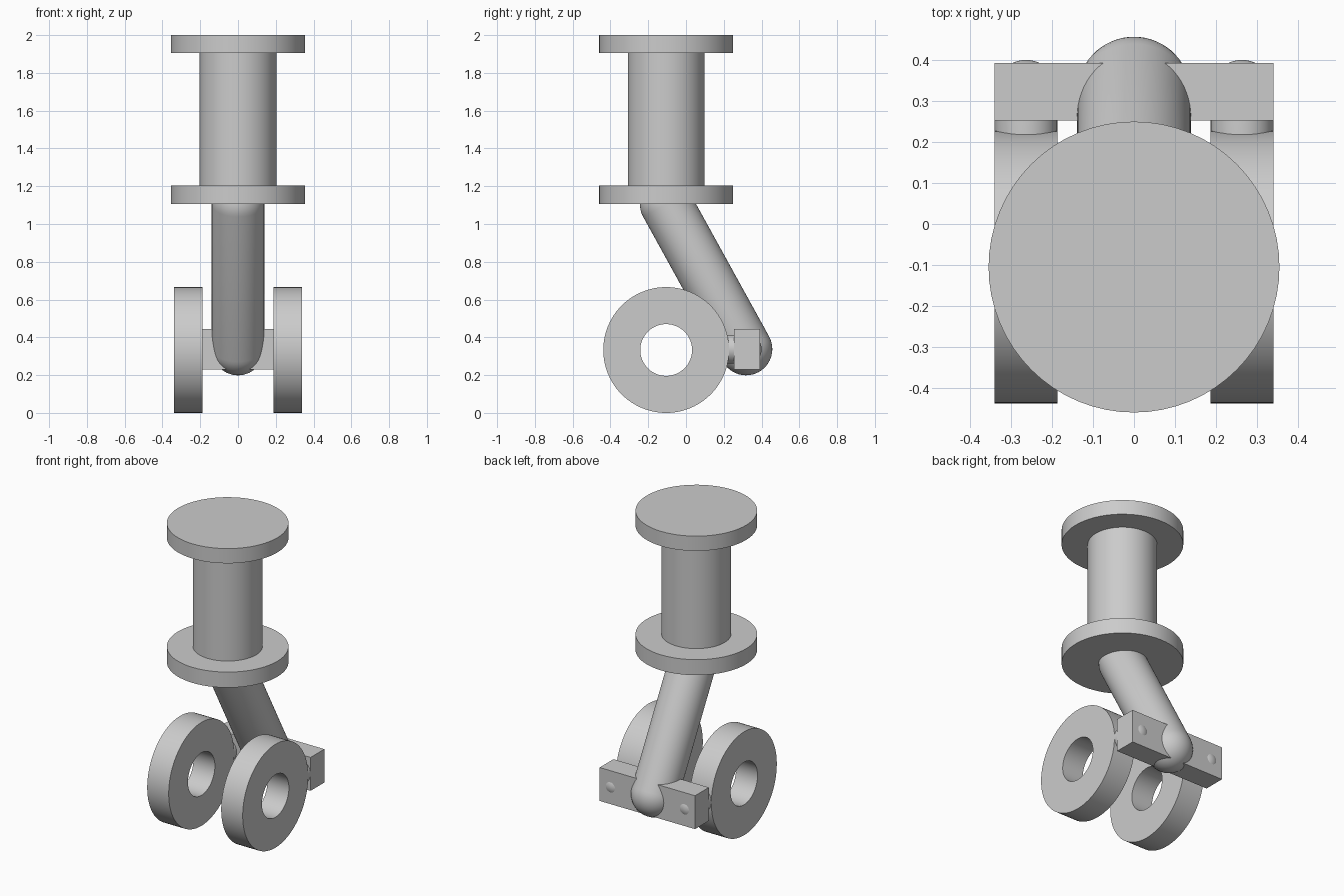
import bpy
import bmesh
from math import pi, sin, cos, radians
from mathutils import Vector

if "Cube" in bpy.data.objects:
    bpy.data.objects.remove(bpy.data.objects["Cube"], do_unlink=True)

# Single plain grey finish
grey = bpy.data.materials.new("plain_grey")
grey.use_nodes = True
grey.diffuse_color = (0.6, 0.6, 0.6, 1)
grey.node_tree.nodes["Principled BSDF"].inputs["Base Color"].default_value = (0.6, 0.6, 0.6, 1)


def finish(bm, name, location, axis=(0, 0, 1)):
    """Turn a bmesh into a smooth-by-angle object whose local z follows axis."""
    bmesh.ops.recalc_face_normals(bm, faces=bm.faces)
    mesh = bpy.data.meshes.new(name)
    bm.to_mesh(mesh)
    bm.free()
    mesh.materials.append(grey)
    obj = bpy.data.objects.new(name, mesh)
    bpy.context.collection.objects.link(obj)
    obj.location = location
    obj.rotation_euler = Vector(axis).to_track_quat('Z', 'Y').to_euler()
    bpy.ops.object.select_all(action='DESELECT')
    obj.select_set(True)
    bpy.context.view_layer.objects.active = obj
    bpy.ops.object.shade_smooth_by_angle(angle=radians(30))
    return obj


def lathe(name, profile, location, axis=(0, 0, 1), closed=False, steps=64):
    """Revolve (radius, height) points around the given axis."""
    bm = bmesh.new()
    verts = [bm.verts.new((r, 0, h)) for r, h in profile]
    edges = [bm.edges.new(pair) for pair in zip(verts, verts[1:])]
    if closed:
        edges.append(bm.edges.new((verts[-1], verts[0])))
    bmesh.ops.spin(bm, geom=verts + edges, cent=(0, 0, 0), axis=(0, 0, 1),
                   angle=2 * pi, steps=steps)
    bmesh.ops.remove_doubles(bm, verts=bm.verts, dist=1e-5)
    return finish(bm, name, location, axis)


def cylinder(name, radius, bottom, top, y):
    return lathe(name, [(0, bottom), (radius, bottom), (radius, top), (0, top)], (0, y, 0))


def capsule(name, radius, start, end, arc=12):
    """Round-ended rod between two sphere centres."""
    start, end = Vector(start), Vector(end)
    length = (end - start).length
    angles = [pi / 2 * i / arc for i in range(arc + 1)]
    profile = [(radius * sin(a), -radius * cos(a)) for a in angles]
    profile += [(radius * cos(a), length + radius * sin(a)) for a in angles]
    return lathe(name, profile, start, end - start)


POST_Y = -0.105
HUB_Z = 0.333

# Upright post between two round flanges
cylinder("lower_flange", 0.355, 1.105, 1.205, POST_Y)
cylinder("upper_flange", 0.355, 1.905, 2.0, POST_Y)
cylinder("post", 0.203, 1.205, 1.905, POST_Y)

# Slanted leg with rounded ends
capsule("slanted_leg", 0.139, (0, 0.318, 0.338), (0, POST_Y, 1.105))

# Crossbar through the foot of the leg
bm = bmesh.new()
bmesh.ops.create_cube(bm, size=1)
bmesh.ops.scale(bm, vec=(0.68, 0.14, 0.215), verts=bm.verts)
finish(bm, "crossbar", (0, 0.323, 0.337))

# Wheels, each held by a short pin running back through the crossbar
for side, sign in (("left", 1), ("right", -1)):
    x = sign * 0.2635
    half = 0.0765
    ring = [(0.137, -half), (0.333, -half), (0.333, half), (0.137, half)]
    lathe(side + "_wheel", ring, (x, POST_Y, HUB_Z), (1, 0, 0), closed=True, steps=96)
    capsule(side + "_wheel_pin", 0.0765, (x, 0.13, 0.337), (x, 0.324, 0.337))
